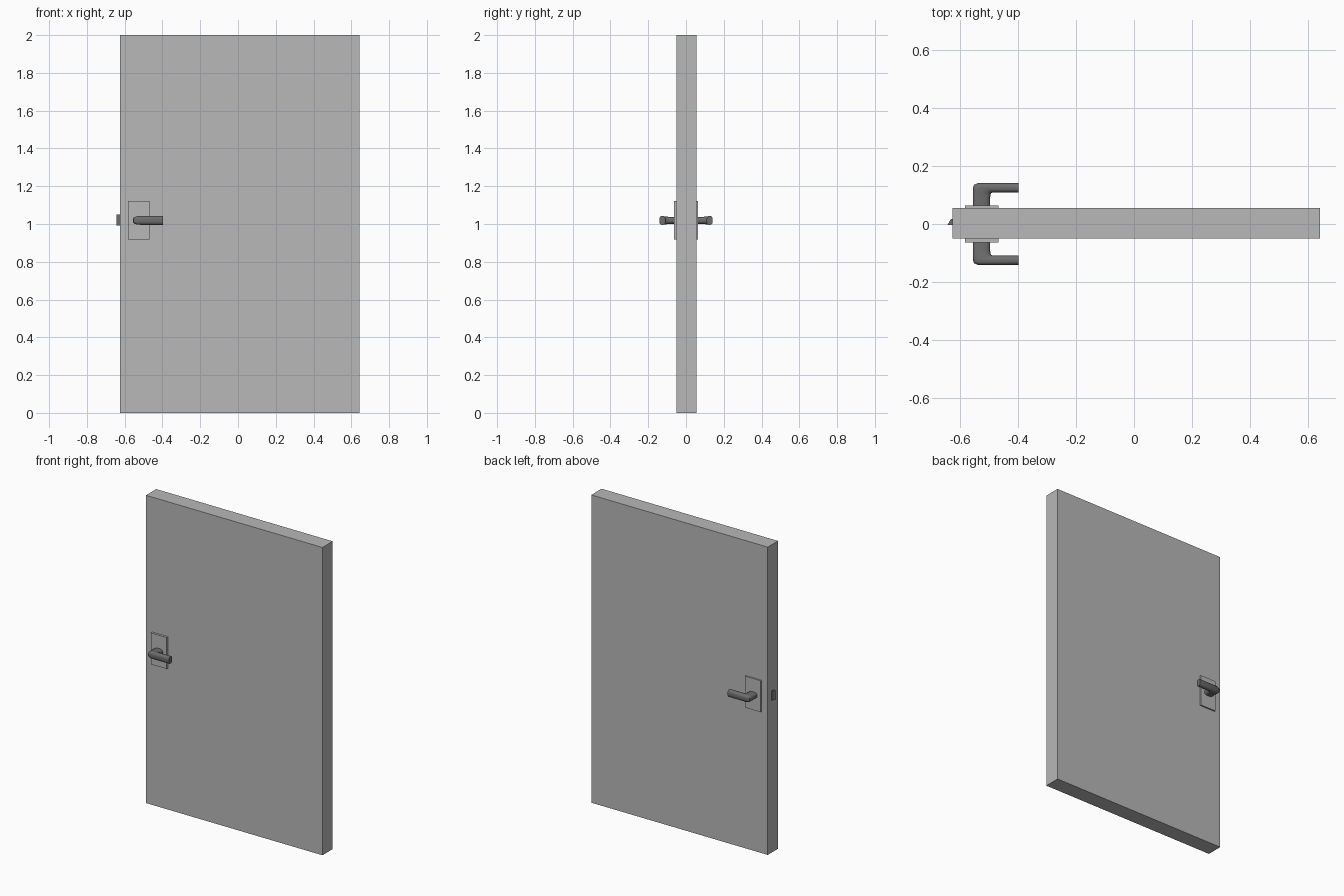
import bpy, bmesh, math
from mathutils import Vector

cube = bpy.data.objects.get("Cube")
if cube:
    bpy.data.objects.remove(cube, do_unlink=True)


def material(name, rgb):
    m = bpy.data.materials.new(name)
    m.use_nodes = True
    m.diffuse_color = (*rgb, 1)
    m.node_tree.nodes["Principled BSDF"].inputs["Base Color"].default_value = (*rgb, 1)
    return m


LIGHT = material("light grey", (0.48, 0.48, 0.48))
DARK = material("dark grey metal", (0.155, 0.155, 0.155))


def finish(name, bm, mat):
    bmesh.ops.recalc_face_normals(bm, faces=bm.faces)
    mesh = bpy.data.meshes.new(name)
    bm.to_mesh(mesh)
    bm.free()
    mesh.materials.append(mat)
    obj = bpy.data.objects.new(name, mesh)
    bpy.context.collection.objects.link(obj)
    return obj


def loft(name, rings, mat):
    """Skin a list of equal-length point rings and cap both ends."""
    bm = bmesh.new()
    loops = [[bm.verts.new(p) for p in ring] for ring in rings]
    n = len(loops[0])
    for a, b in zip(loops, loops[1:]):
        for i in range(n):
            j = (i + 1) % n
            bm.faces.new((a[i], a[j], b[j], b[i]))
    bm.faces.new(loops[0])
    bm.faces.new(loops[-1])
    return finish(name, bm, mat)


def prism(name, outline, z0, z1, mat):
    """Extrude an xy outline from z0 to z1."""
    return loft(name, [[(x, y, z) for x, y in outline] for z in (z0, z1)], mat)


def box(name, x0, x1, y0, y1, z0, z1, mat):
    return prism(name, [(x0, y0), (x1, y0), (x1, y1), (x0, y1)], z0, z1, mat)


# Door slab and bevelled latch bolt on its edge
box("door_panel", -0.626, 0.642, -0.05, 0.055, 0, 2, LIGHT)
prism("latch_bolt", [(-0.643, -0.003), (-0.62, -0.003), (-0.62, 0.018), (-0.631, 0.018)],
      0.991, 1.051, DARK)

# Lever sections: outer x, outer y, inner x, inner y, half height
SECTIONS = [
    (-0.556, 0.058, -0.496, 0.058, 0.018),
    (-0.556, 0.092, -0.496, 0.092, 0.019),
    (-0.556, 0.122, -0.495, 0.102, 0.021),
    (-0.552, 0.135, -0.492, 0.107, 0.022),
    (-0.538, 0.141, -0.484, 0.109, 0.023),
    (-0.398, 0.141, -0.398, 0.109, 0.023),
]
HANDLE_Z = 1.019
SIDES = 16


def soft(v):
    return math.copysign(abs(v) ** 0.7, v)


def lever(name, side):
    rings = []
    for ox, oy, ix, iy, h in SECTIONS:
        outer, inner = Vector((ox, oy * side, HANDLE_Z)), Vector((ix, iy * side, HANDLE_Z))
        mid, half = (outer + inner) / 2, (outer - inner) / 2
        angles = [math.tau * (i + 0.5) / SIDES for i in range(SIDES)]
        k = 1 / soft(math.cos(math.pi / SIDES))
        rings.append([mid + half * soft(math.cos(a)) * k
                      + Vector((0, 0, h * k * soft(math.sin(a)))) for a in angles])
    obj = loft(name, rings, DARK)
    bpy.ops.object.select_all(action='DESELECT')
    obj.select_set(True)
    bpy.context.view_layer.objects.active = obj
    bpy.ops.object.shade_smooth_by_angle(angle=math.radians(45))


# Backplate and lever on each face of the door
for label, side in (("front", -1), ("back", 1)):
    y0, y1 = sorted((0.045 * side, 0.064 * side))
    box(label + "_backplate", -0.582, -0.468, y0, y1, 0.919, 1.123, LIGHT)
    lever(label + "_lever_handle", side)
